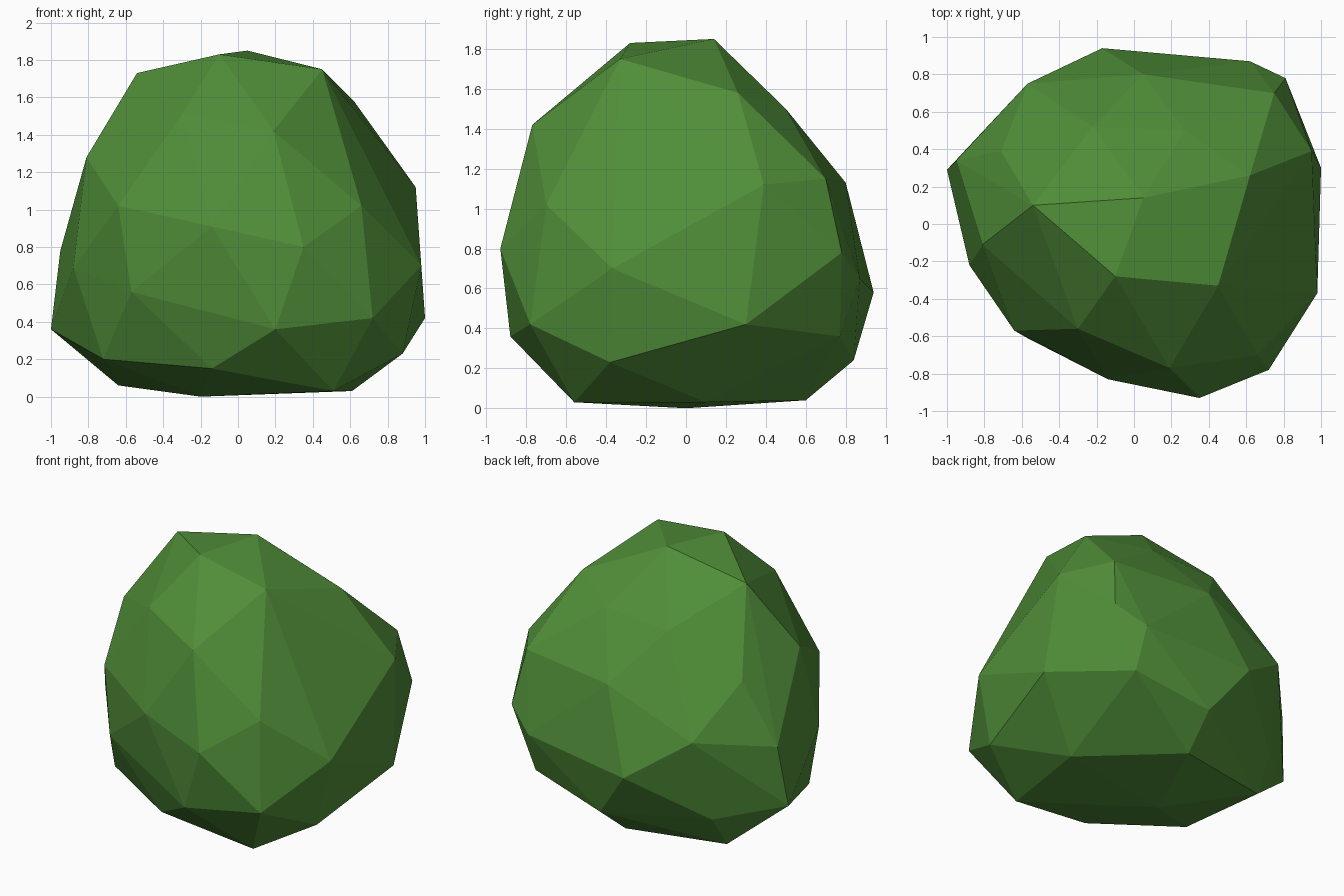
import bpy
import bmesh
from mathutils import Vector

default_cube = bpy.data.objects.get("Cube")
if default_cube:
    bpy.data.objects.remove(default_cube, do_unlink=True)


def make_material(name, colour):
    material = bpy.data.materials.new(name)
    material.use_nodes = True
    material.diffuse_color = colour
    shader = material.node_tree.nodes["Principled BSDF"]
    shader.inputs["Base Color"].default_value = colour
    shader.inputs["Roughness"].default_value = 1.0
    return material


# Corner rings of the faceted bush, in hundredths of a unit
base_ring = [(-20, 0, 0), (61, 10, 3), (51, -56, 3), (-64, 46, 6), (5, 60, 4)]
foot_ring = [(88, -38, 23), (-14, -65, 15), (-72, -34, 20), (8, 84, 24),
             (-62, 60, 28), (63, 77, 36), (20, -88, 36), (-100, 29, 36),
             (72, -78, 42), (100, 30, 42)]
waist_ring = [(-57, -61, 56), (-17, 94, 58), (62, 87, 65), (98, -37, 70),
              (-88, -22, 69), (81, 78, 78), (-95, 34, 78), (35, -93, 80),
              (-57, 75, 86), (-14, -83, 91)]
shoulder_ring = [(-64, -57, 102), (66, -70, 102), (95, 39, 112), (5, 80, 113),
                 (75, 70, 115), (-71, 39, 120), (-81, -11, 128),
                 (19, -77, 142)]
crown_ring = [(-22, 52, 147), (27, 50, 150), (-30, -56, 151), (62, 26, 158),
              (-54, 10, 173), (45, -33, 175), (-10, -28, 183), (5, 14, 185)]


def build_faceted_mass(name, rings, material):
    """Wrap the rings of corners in one closed, flat shaded skin."""
    bm = bmesh.new()
    for ring in rings:
        for corner in ring:
            bm.verts.new(Vector(corner) / 100)
    hull = bmesh.ops.convex_hull(bm, input=bm.verts[:])

    # Drop any corner that ended up inside the skin
    loose = [vert for vert in bm.verts if not vert.link_faces]
    bmesh.ops.delete(bm, geom=loose, context="VERTS")
    bmesh.ops.recalc_face_normals(bm, faces=bm.faces[:])
    for face in bm.faces:
        face.smooth = False

    mesh = bpy.data.meshes.new(name)
    bm.to_mesh(mesh)
    bm.free()
    mesh.materials.append(material)
    bush = bpy.data.objects.new(name, mesh)
    bpy.context.collection.objects.link(bush)
    return bush


# Foliage
leaf_green = make_material("leaf green", (0.08, 0.27, 0.04, 1.0))
all_rings = [base_ring, foot_ring, waist_ring, shoulder_ring, crown_ring]
build_faceted_mass("bush_foliage", all_rings, leaf_green)
